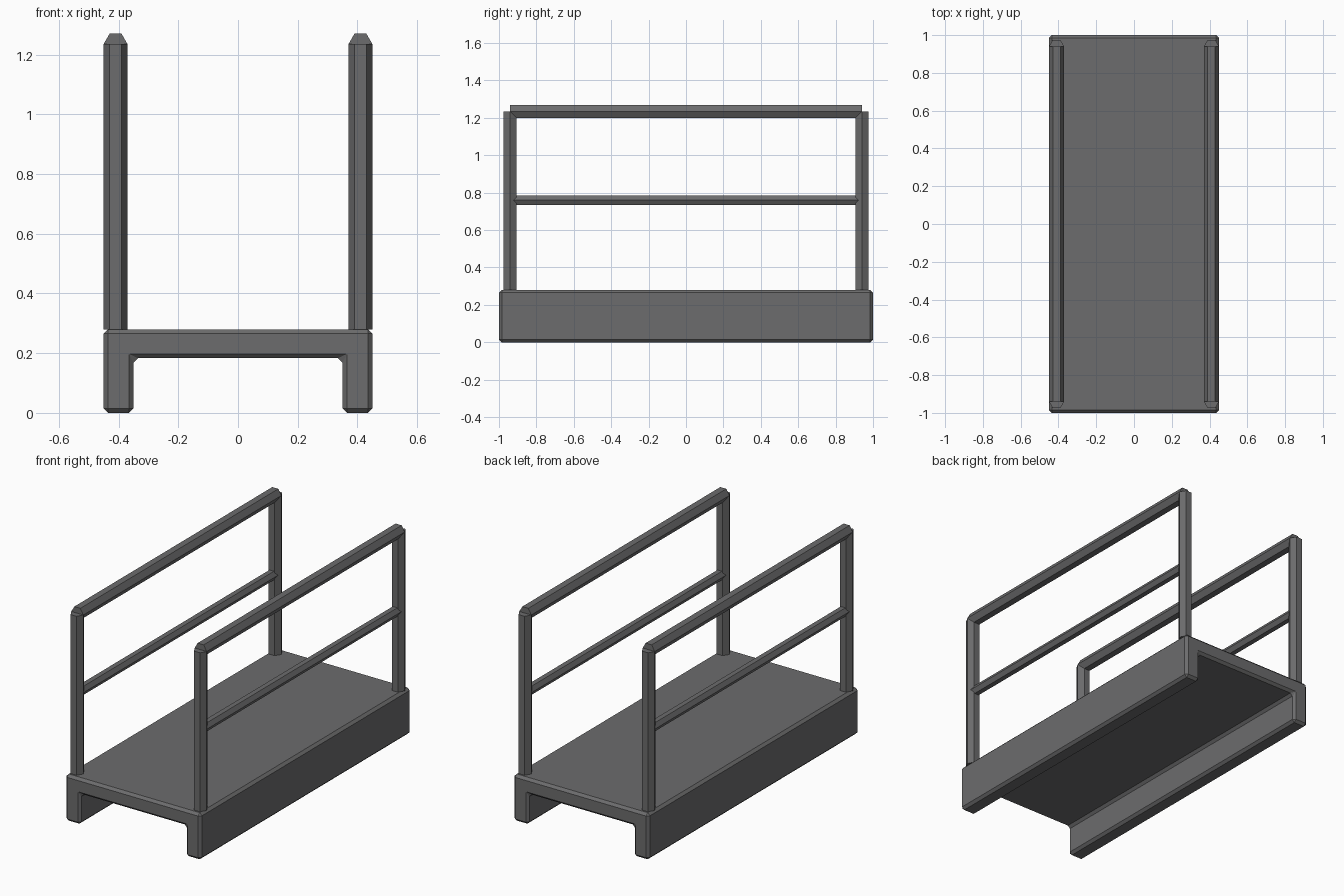
import bpy, math
from mathutils import Vector

if "Cube" in bpy.data.objects:
    bpy.data.objects.remove(bpy.data.objects["Cube"])

grey = bpy.data.materials.new("dark grey")
grey.diffuse_color = (0.15, 0.15, 0.153, 1)
grey.use_nodes = True
grey.node_tree.nodes["Principled BSDF"].inputs["Base Color"].default_value = grey.diffuse_color


def prism(name, profile, axis_map, a, b):
    """Extrude a closed 2D profile from a to b; axis_map turns (u, v, t) into xyz."""
    n = len(profile)
    verts = [axis_map(u, v, t) for t in (a, b) for u, v in profile]
    faces = [list(range(n))[::-1], list(range(n, 2 * n))]
    faces += [[i, (i + 1) % n, n + (i + 1) % n, n + i] for i in range(n)]
    me = bpy.data.meshes.new(name)
    me.from_pydata([Vector(v) for v in verts], [], faces)
    me.materials.append(grey)
    ob = bpy.data.objects.new(name, me)
    bpy.context.collection.objects.link(ob)
    # make normals point outwards
    import bmesh
    bm = bmesh.new()
    bm.from_mesh(me)
    bmesh.ops.recalc_face_normals(bm, faces=bm.faces)
    bm.to_mesh(me)
    bm.free()
    return ob


def hexagon(cx, cy, r):
    return [(cx + r * math.cos(i * math.pi / 3), cy + r * math.sin(i * math.pi / 3))
            for i in range(6)]


def along_y(u, v, t):
    return (u, t, v)


def along_z(u, v, t):
    return (u, v, t)


# channel-shaped platform with chamfered edges
channel = [(-0.45, 0), (-0.35, 0), (-0.35, 0.183), (0.35, 0.183),
           (0.35, 0), (0.45, 0), (0.45, 0.28), (-0.45, 0.28)]
platform = prism("platform", channel, along_y, -1, 1)
bevel = platform.modifiers.new("chamfer", 'BEVEL')
bevel.width = 0.015
bevel.segments = 1
bevel.limit_method = 'ANGLE'

# handrails on both sides
for side, x in (("left", -0.41), ("right", 0.41)):
    for end, y in (("front", -0.94), ("back", 0.94)):
        prism(f"{side}_{end}_post", hexagon(x, y, 0.04), along_z, 0.28, 1.235)
    prism(f"{side}_top_rail", hexagon(x, 1.235, 0.04), along_y, -0.94, 0.94)
    prism(f"{side}_middle_rail", hexagon(x, 0.76, 0.03), along_y, -0.94, 0.94)
